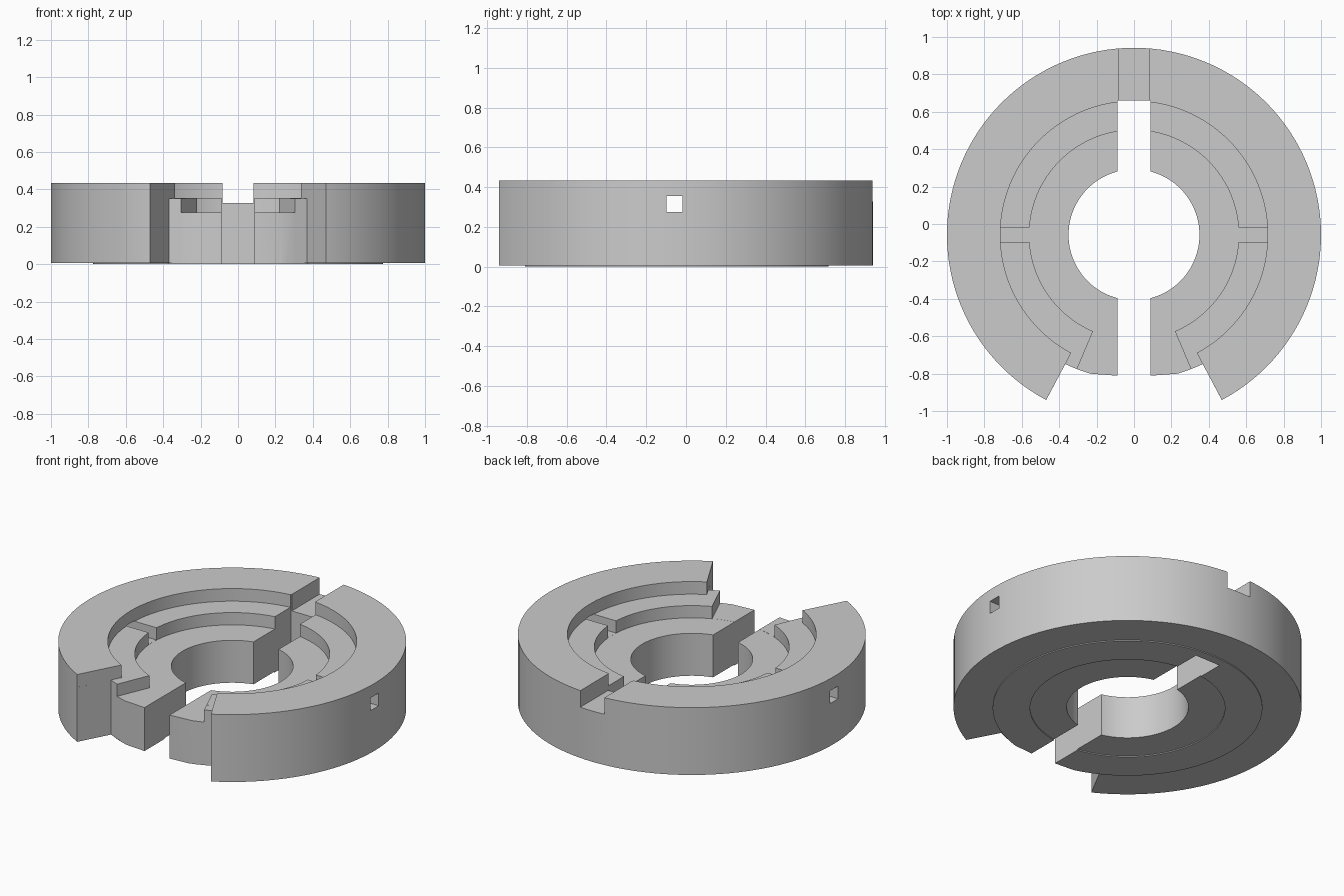
import bpy, bmesh
from math import sin, cos, pi, radians

if "Cube" in bpy.data.objects:
    bpy.data.objects.remove(bpy.data.objects["Cube"])

CY = -0.058            # centre of all the arcs
SEG = 128
FLOOR, STEP, TOP, BASE = 0.275, 0.353, 0.433, 0.006


def make_object(name, bm):
    bmesh.ops.recalc_face_normals(bm, faces=bm.faces[:])
    mesh = bpy.data.meshes.new(name)
    bm.to_mesh(mesh)
    bm.free()
    ob = bpy.data.objects.new(name, mesh)
    bpy.context.collection.objects.link(ob)
    return ob


def lathe(name, profile):
    bm = bmesh.new()
    rings = [[bm.verts.new((r * sin(2 * pi * i / SEG), CY + r * cos(2 * pi * i / SEG), z))
              for r, z in profile] for i in range(SEG)]
    n = len(profile)
    for i in range(SEG):
        a, b = rings[i], rings[(i + 1) % SEG]
        for j in range(n):
            k = (j + 1) % n
            bm.faces.new((a[j], b[j], b[k], a[k]))
    return make_object(name, bm)


def prism(name, outline, z0, z1):
    bm = bmesh.new()
    base = bm.faces.new([bm.verts.new((x, y + CY, z0)) for x, y in outline])
    ext = bmesh.ops.extrude_face_region(bm, geom=[base])
    for v in ext["geom"]:
        if isinstance(v, bmesh.types.BMVert):
            v.co.z = z1
    return make_object(name, bm)


def cut(target, outline, z0, z1):
    cutter = prism("cutter", outline, z0, z1)
    cutter.hide_render = True
    mod = target.modifiers.new("cut", "BOOLEAN")
    mod.operation, mod.solver, mod.object = "DIFFERENCE", "EXACT", cutter
    bpy.context.view_layer.objects.active = target
    bpy.ops.object.modifier_apply(modifier=mod.name)
    bpy.data.objects.remove(cutter)


def mirrored(pts):
    return pts + [(-x, y) for x, y in reversed(pts)]


def wedge(angle, r0, r1):
    # front-facing sector, mirrored about x = 0, with an arc at r0
    a = radians(angle)
    arc = [(r0 * sin(a * i / 8), -r0 * cos(a * i / 8)) for i in range(8, -9, -1)]
    return arc + [(-r1 * sin(a), -r1 * cos(a)), (r1 * sin(a), -r1 * cos(a))]


def box(x0, x1, y0, y1):
    return [(x0, y0 - CY), (x1, y0 - CY), (x1, y1 - CY), (x0, y1 - CY)]


# Stepped ring body, with a very slightly raised band underneath
body = lathe("stepped_ring", [
    (0.35, BASE), (0.56, BASE), (0.56, 0), (0.775, 0), (0.775, BASE), (1, BASE),
    (1, TOP), (0.715, TOP), (0.715, STEP), (0.56, STEP), (0.56, FLOOR), (0.35, FLOOR)])

# Front opening through the outer wall, leaving a rounded tongue
cut(body, mirrored([(0.61, -1.148), (0.3676, -0.6914), (0.295, -0.722),
                    (0.235, -0.742), (0.09, -0.753)]), -0.1, 0.6)
cut(body, wedge(28, 0.714, 1.3), STEP - 0.0005, 0.6)

# Ends of the middle step
cut(body, wedge(23, 0.55, 1.3), FLOOR + 0.0005, 0.6)

# Central split and the notch in the rear wall
cut(body, box(-0.088, 0.088, -1.3, 0.659), -0.1, 0.6)
cut(body, box(-0.084, 0.084, 0.6, 1.3), 0.328, 0.6)

# Side channels running out through the wall
for s in (-1, 1):
    cut(body, box(s * 0.5, s * 1.2, -0.097, -0.018), FLOOR + 0.0005, 0.356)

bpy.ops.object.select_all(action="DESELECT")
body.select_set(True)
bpy.context.view_layer.objects.active = body
bpy.ops.object.shade_smooth_by_angle(angle=radians(25))
